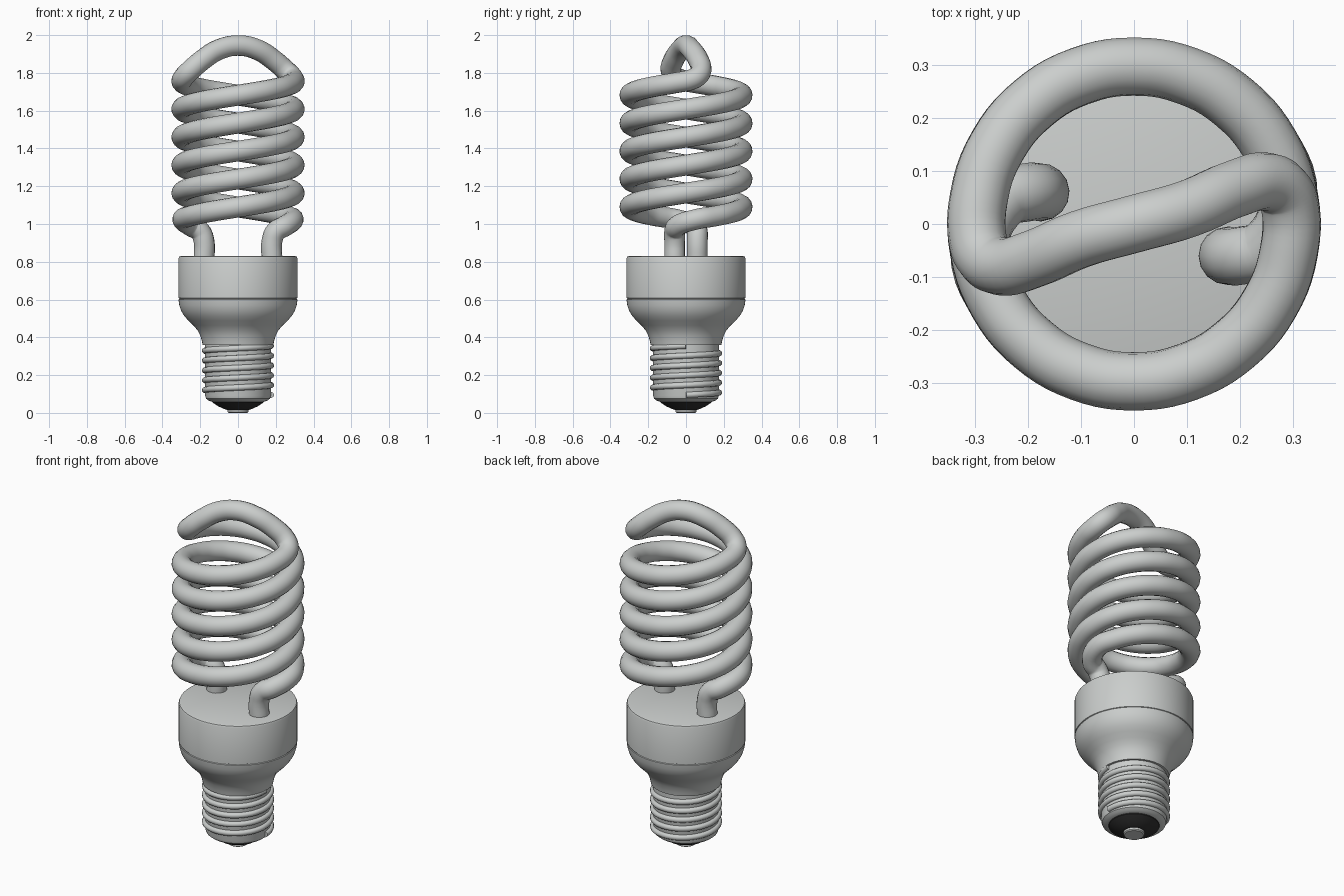
import bpy
import bmesh
from math import sin, cos, pi, radians

if "Cube" in bpy.data.objects:
    bpy.data.objects.remove(bpy.data.objects["Cube"], do_unlink=True)


def material(name, rgb):
    m = bpy.data.materials.new(name)
    m.use_nodes = True
    m.diffuse_color = (*rgb, 1)
    m.node_tree.nodes["Principled BSDF"].inputs["Base Color"].default_value = (*rgb, 1)
    return m


GREY = material("light grey", (0.6, 0.62, 0.61))
BLACK = material("near black", (0.03, 0.03, 0.03))


def finish(obj, mat, angle):
    obj.data.materials.append(mat)
    bpy.ops.object.select_all(action="DESELECT")
    obj.select_set(True)
    bpy.context.view_layer.objects.active = obj
    if obj.type == "CURVE":
        bpy.ops.object.convert(target="MESH")
        obj = bpy.context.view_layer.objects.active
    bpy.ops.object.shade_smooth_by_angle(angle=radians(angle))


def lathe(name, profile, mat, steps=72):
    """Turn (radius, height) points around the z axis."""
    bm = bmesh.new()
    verts = [bm.verts.new((r, 0, z)) for r, z in profile]
    edges = [bm.edges.new(pair) for pair in zip(verts, verts[1:])]
    bmesh.ops.spin(bm, geom=verts + edges, cent=(0, 0, 0), axis=(0, 0, 1),
                   angle=2 * pi, steps=steps)
    bmesh.ops.remove_doubles(bm, verts=bm.verts, dist=1e-4)
    bmesh.ops.recalc_face_normals(bm, faces=bm.faces)
    mesh = bpy.data.meshes.new(name)
    bm.to_mesh(mesh)
    bm.free()
    obj = bpy.data.objects.new(name, mesh)
    bpy.context.collection.objects.link(obj)
    finish(obj, mat, 32)


def tube(name, points, radius, mat, sides):
    """Sweep a round section along a smooth path."""
    curve = bpy.data.curves.new(name, "CURVE")
    curve.dimensions = "3D"
    curve.bevel_depth = radius
    curve.bevel_resolution = sides
    curve.resolution_u = 5
    curve.use_fill_caps = True
    spline = curve.splines.new("BEZIER")
    spline.bezier_points.add(len(points) - 1)
    for bp, p in zip(spline.bezier_points, points):
        bp.co = p
        bp.handle_left_type = bp.handle_right_type = "AUTO"
    obj = bpy.data.objects.new(name, curve)
    bpy.context.collection.objects.link(obj)
    finish(obj, mat, 50)


def helix(radius, z0, pitch, start, end, step):
    """Rising counter-clockwise path, angles in degrees."""
    return [(radius * cos(radians(a)), radius * sin(radians(a)), z0 + pitch * a / 360)
            for a in range(start, end + 1, step)]


def half_turn(points):
    return [(-x, -y, z) for x, y, z in points]


# Glass tube: leg, two and a half turns, then half of the bridge
leg = [(0.18, -0.06, 0.81), (0.18, -0.06, 0.91), (0.2, -0.06, 0.96),
       (0.25, -0.045, 0.99)]
coil = helix(0.297, 1.016, 0.296, 10, 890, 20)
bridge = half_turn([(0.295, 0.03, 1.765), (0.281, 0.064, 1.785), (0.25, 0.08, 1.815),
                    (0.19, 0.066, 1.867), (0.1, 0.028, 1.924)])
strand = leg + coil + bridge
tube("glass_spiral_tube", strand + [(0, 0, 1.945)] + half_turn(strand)[::-1],
     0.055, GREY, 6)

# Ballast housing with a thin seam
lathe("ballast_housing", [
    (0, 0.83), (0.303, 0.83), (0.311, 0.827), (0.315, 0.818),
    (0.315, 0.608), (0.311, 0.606), (0.311, 0.602), (0.315, 0.6),
    (0.311, 0.57), (0.301, 0.54), (0.284, 0.512), (0.262, 0.488),
    (0.236, 0.463), (0.214, 0.437), (0.2, 0.41), (0.191, 0.38),
    (0.187, 0.36), (0, 0.36)], GREY)

# Screw cap and its thread
lathe("screw_cap", [
    (0, 0.37), (0.174, 0.37), (0.174, 0.09), (0.169, 0.075),
    (0.156, 0.065), (0.135, 0.058), (0, 0.058)], GREY)
tube("screw_thread", helix(0.175, 0.095, 0.052, 0, 1800, 20), 0.016, GREY, 3)

# Insulator and bottom contact
lathe("insulator", [
    (0, 0.062), (0.137, 0.062), (0.134, 0.054), (0.105, 0.035),
    (0.072, 0.02), (0.058, 0.016), (0, 0.016)], BLACK)
lathe("bottom_contact", [
    (0, 0.025), (0.056, 0.025), (0.056, 0.005), (0.05, 0), (0, 0)], GREY, 40)
